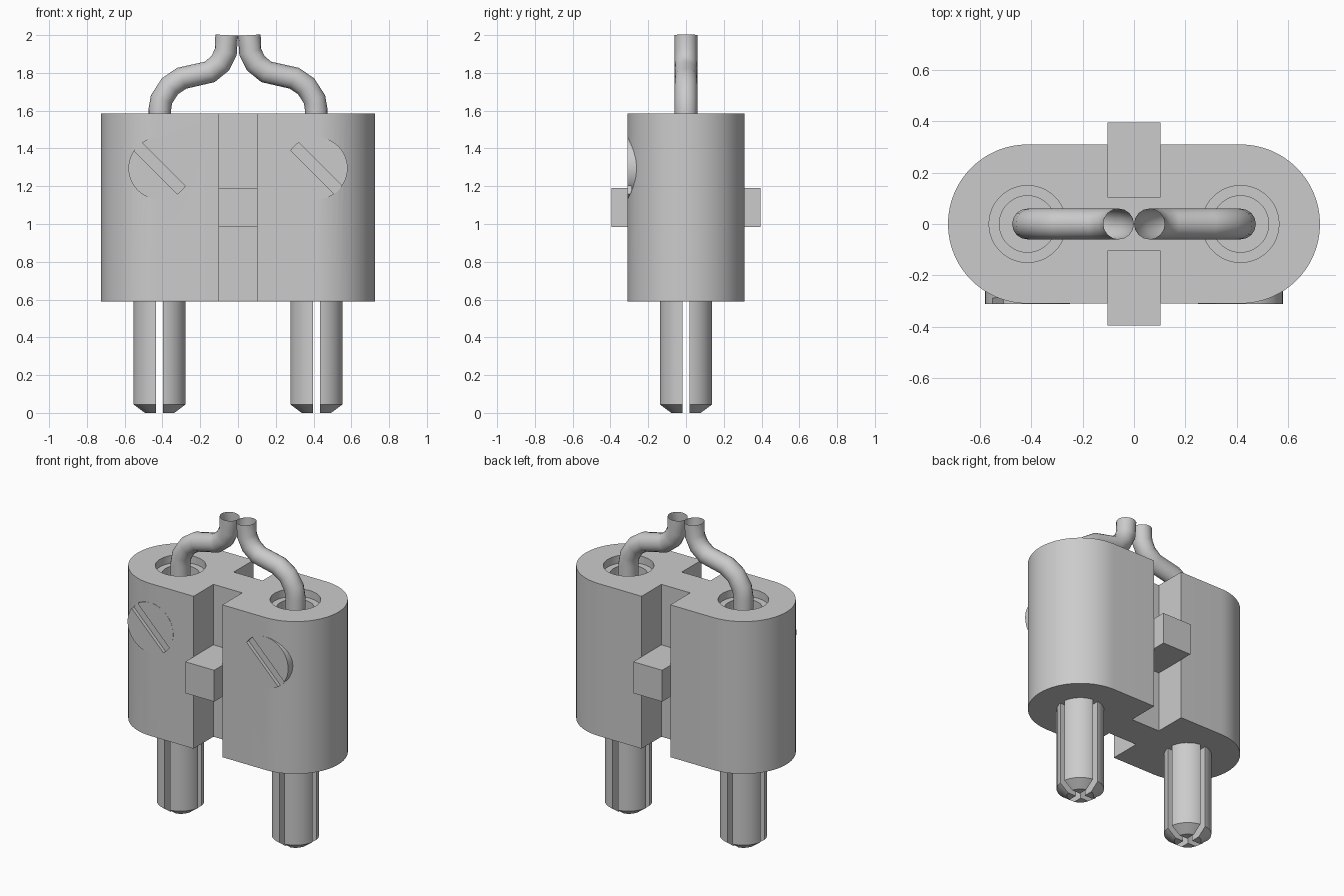
import bpy, bmesh
from math import pi, cos, sin, radians
from mathutils import Matrix, Vector

if "Cube" in bpy.data.objects:
    bpy.data.objects.remove(bpy.data.objects["Cube"])

grey = bpy.data.materials.new("light_grey")
grey.use_nodes = True
colour = (0.6, 0.6, 0.6, 1)
grey.diffuse_color = colour
grey.node_tree.nodes["Principled BSDF"].inputs["Base Color"].default_value = colour

PIN_X, HALF_Y, BOTTOM, TOP = 0.415, 0.31, 0.59, 1.585
SCREW_Z, SCREW_R = 1.295, 0.165


def finish(name, bm):
    bmesh.ops.recalc_face_normals(bm, faces=bm.faces)
    mesh = bpy.data.meshes.new(name)
    bm.to_mesh(mesh)
    bm.free()
    mesh.materials.append(grey)
    obj = bpy.data.objects.new(name, mesh)
    bpy.context.collection.objects.link(obj)
    return obj


def box(name, size, loc, turn=0):
    bm = bmesh.new()
    matrix = (Matrix.Translation(loc) @ Matrix.Rotation(turn, 4, 'Y')
              @ Matrix.Diagonal((*size, 1)))
    bmesh.ops.create_cube(bm, size=1, matrix=matrix)
    return finish(name, bm)


def cylinder(name, radius, depth, loc, lying=False):
    bm = bmesh.new()
    matrix = Matrix.Translation(loc) @ Matrix.Rotation(pi / 2 if lying else 0, 4, 'X')
    bmesh.ops.create_cone(bm, cap_ends=True, segments=48, radius1=radius,
                          radius2=radius, depth=depth, matrix=matrix)
    return finish(name, bm)


def lathe(name, profile, x):
    bm = bmesh.new()
    verts = [bm.verts.new((r, 0, z)) for r, z in profile]
    edges = [bm.edges.new(pair) for pair in zip(verts, verts[1:])]
    bmesh.ops.spin(bm, geom=verts + edges, cent=(0, 0, 0), axis=(0, 0, 1),
                   angle=2 * pi, steps=32)
    bmesh.ops.remove_doubles(bm, verts=bm.verts, dist=0.0001)
    bmesh.ops.translate(bm, verts=bm.verts, vec=(x, 0, 0))
    return finish(name, bm)


def cut(obj, cutter):
    mod = obj.modifiers.new("cut", 'BOOLEAN')
    mod.operation, mod.solver, mod.object = 'DIFFERENCE', 'EXACT', cutter
    bpy.context.view_layer.objects.active = obj
    bpy.ops.object.modifier_apply(modifier=mod.name)
    bpy.data.objects.remove(cutter)


def smooth(obj):
    bpy.ops.object.select_all(action='DESELECT')
    obj.select_set(True)
    bpy.context.view_layer.objects.active = obj
    bpy.ops.object.shade_smooth_by_angle(angle=radians(30))


# Housing: rounded outline with a keyway front and back
bm = bmesh.new()
outline = []
for side in (1, -1):
    for i in range(33):
        a = -pi / 2 + pi * i / 32
        outline.append((side * (PIN_X + HALF_Y * cos(a)), side * HALF_Y * sin(a)))
    outline += [(side * 0.104, side * y) for y in (HALF_Y, 0.105)]
    outline += [(-side * 0.104, side * y) for y in (0.105, HALF_Y)]
base = bm.faces.new([bm.verts.new((x, y, BOTTOM)) for x, y in outline])
up = bmesh.ops.extrude_face_region(bm, geom=[base])["geom"]
bmesh.ops.translate(bm, vec=(0, 0, TOP - BOTTOM),
                    verts=[v for v in up if isinstance(v, bmesh.types.BMVert)])
housing = finish("housing", bm)

# Cable holes with a stepped mouth, and screw pockets
for side in (-1, 1):
    x = side * PIN_X
    cut(housing, cylinder("bore", 0.11, 0.4, (x, 0, TOP - 0.05)))
    cut(housing, cylinder("mouth", 0.15, 0.1, (x, 0, TOP)))
    cut(housing, cylinder("pocket", SCREW_R, 0.3, (x, -0.32, SCREW_Z), True))
smooth(housing)

# Locating tabs in the keyways
for name, side in (("front_tab", -1), ("back_tab", 1)):
    box(name, (0.208, 0.295, 0.205), (0, side * 0.2475, 1.0875))

for name, side in (("right", -1), ("left", 1)):
    x = side * PIN_X
    # Split contact pin
    pin = lathe(name + "_pin", [(0, 0), (0.08, 0), (0.14, 0.045), (0.14, 0.75), (0, 0.75)], x)
    cut(pin, box("slot", (0.038, 0.4, 0.8), (x, 0, 0.21)))
    cut(pin, box("slot", (0.4, 0.038, 0.8), (x, 0, 0.21)))
    smooth(pin)

    # Slotted clamp screw
    screw = cylinder(name + "_screw", SCREW_R, 0.14, (x, -0.241, SCREW_Z), True)
    cut(screw, box("slot", (0.5, 0.05, 0.06), (x, -0.313, SCREW_Z), pi / 4))
    smooth(screw)

    # Open-ended bent cable
    curve = bpy.data.curves.new(name + "_cable", 'CURVE')
    curve.dimensions = '3D'
    curve.bevel_depth = 0.06
    curve.bevel_resolution = 6
    curve.use_fill_caps = False
    path = [(0.415, 1.4), (0.415, 1.6), (0.405, 1.66), (0.36, 1.73), (0.297, 1.772),
            (0.15, 1.805), (0.095, 1.85), (0.065, 1.91), (0.06, 2.0)]
    spline = curve.splines.new('POLY')
    spline.points.add(len(path) - 1)
    for point, (px, pz) in zip(spline.points, path):
        point.co = (side * px, 0, pz, 1)
    spline.use_smooth = True
    curve.materials.append(grey)
    cable = bpy.data.objects.new(name + "_cable", curve)
    bpy.context.collection.objects.link(cable)
